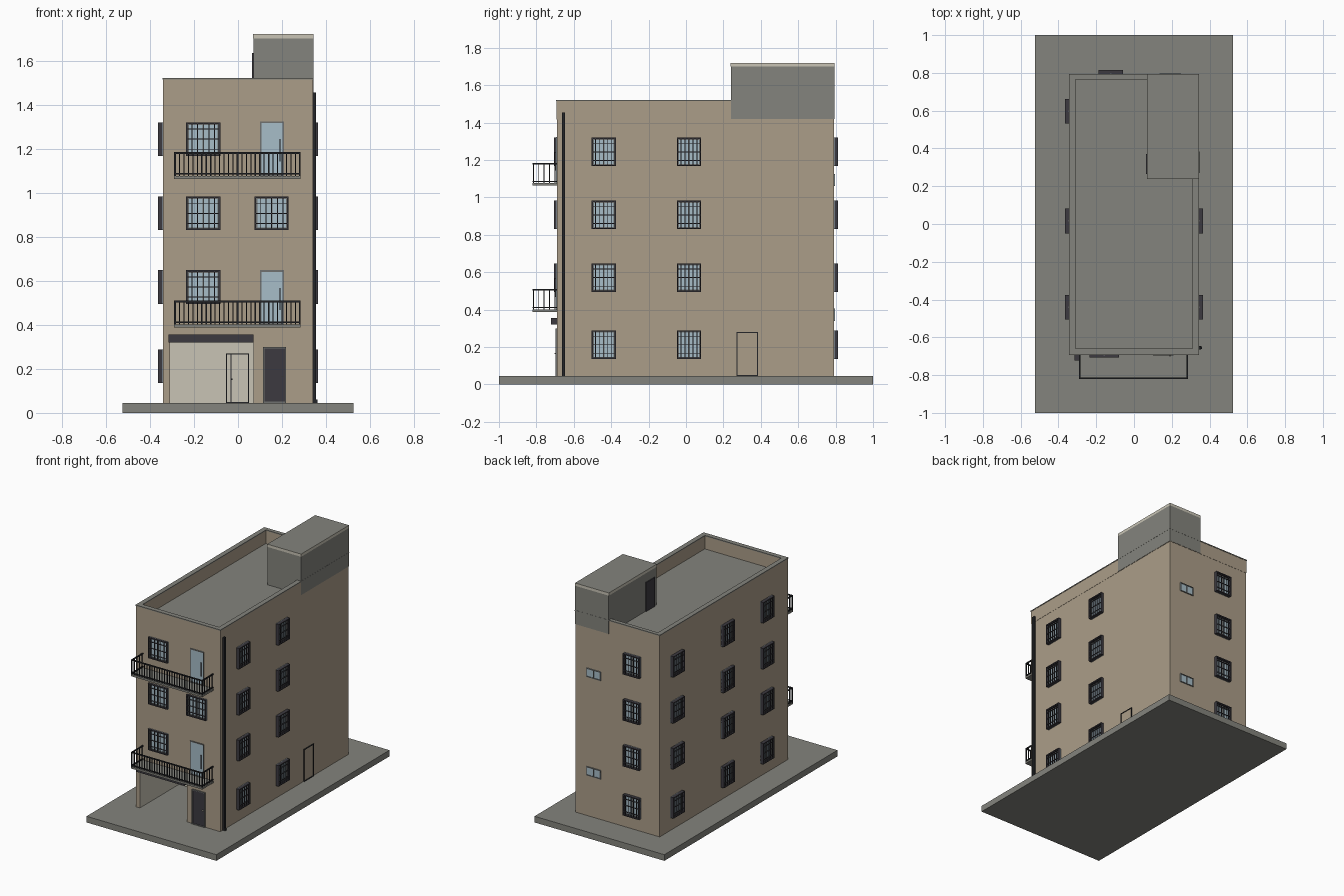
import bpy, bmesh

if "Cube" in bpy.data.objects:
    bpy.data.objects.remove(bpy.data.objects["Cube"])

def material(name, r, g, b):
    m = bpy.data.materials.new(name)
    m.diffuse_color = (r, g, b, 1)
    m.use_nodes = True
    m.node_tree.nodes["Principled BSDF"].inputs["Base Color"].default_value = m.diffuse_color
    return m

TAN = material("tan plaster", .41, .34, .25)
GREY = material("grey concrete", .23, .23, .205)
CREAM = material("cream plaster", .58, .55, .46)
DARK = material("dark metal", .045, .042, .051)
BLACK = material("black iron", .017, .018, .021)
GLASS = material("pale blue glass", .39, .51, .58)
FRAME = material("grey frame", .16, .165, .16)

def finish(name, bm, *mats):
    bmesh.ops.recalc_face_normals(bm, faces=bm.faces)
    me = bpy.data.meshes.new(name)
    bm.to_mesh(me)
    bm.free()
    for m in mats:
        me.materials.append(m)
    ob = bpy.data.objects.new(name, me)
    bpy.context.collection.objects.link(ob)
    return ob

def part(name, mat, *boxes):
    """One object from boxes given as x0, x1, y0, y1, z0, z1."""
    bm = bmesh.new()
    for x0, x1, y0, y1, z0, z1 in boxes:
        for v in bmesh.ops.create_cube(bm, size=1)["verts"]:
            v.co = ((x0 + x1) / 2 + v.co.x * (x1 - x0),
                    (y0 + y1) / 2 + v.co.y * (y1 - y0),
                    (z0 + z1) / 2 + v.co.z * (z1 - z0))
    return finish(name, bm, mat)

W, YF, YB, YR = .34, -.69, .79, -.24      # half width, front, back, porch rear wall
Z0, ZR, ZT = .045, 1.42, 1.52             # ground, roof deck, parapet top

def on(side, u0, u1, d0, d1, z0, z1):
    """Box on a wall: u along the wall, d outwards from it."""
    if side == "front":
        return (u0, u1, YF - d1, YF - d0, z0, z1)
    if side == "porch":
        return (u0, u1, YR - d1, YR - d0, z0, z1)
    if side == "back":
        return (u0, u1, YB + d0, YB + d1, z0, z1)
    if side == "left":
        return (-W - d1, -W - d0, u0, u1, z0, z1)
    return (W + d0, W + d1, u0, u1, z0, z1)

def border(side, u0, u1, d0, d1, z0, z1, t):
    return [on(side, u0, u0 + t, d0, d1, z0, z1), on(side, u1 - t, u1, d0, d1, z0, z1),
            on(side, u0 + t, u1 - t, d0, d1, z0, z0 + t),
            on(side, u0 + t, u1 - t, d0, d1, z1 - t, z1)]

# base and main walls
part("base_slab", GREY, (-.525, .525, -1, 1, 0, Z0))
bm = bmesh.new()
plan = [(-W, YF), (-.31, YF), (-.31, YR), (.07, YR), (.07, YF), (W, YF), (W, YB), (-W, YB)]
face = bm.faces.new([bm.verts.new((x, y, Z0)) for x, y in plan])
ext = bmesh.ops.extrude_face_region(bm, geom=[face])
for v in ext["geom"]:
    if isinstance(v, bmesh.types.BMVert):
        v.co.z = .32
for f in bm.faces:                        # porch lining is cream
    c = f.calc_center_median()
    if -.32 < c.x < .08 and YF + .01 < c.y < YR + .01 and Z0 + .01 < c.z < .31:
        f.material_index = 1
finish("ground_floor_walls", bm, TAN, CREAM)
part("upper_walls", TAN, (-W, W, YF, YB, .32, ZR - .002))

# roof deck, parapet and coping
part("roof_deck", GREY, (-.32, .32, -.67, .78, ZR - .01, ZR + .003))
def ring(e, t, z0, z1):
    x, a, b = W + e, YF - e, YB + e
    return [(-x, -t, a, b, z0, z1), (t, x, a, b, z0, z1),
            (-t, t, a, -.66, z0, z1), (-t, t, .765, b, z0, z1)]
part("parapet", TAN, *ring(.0015, .31, ZR - .002, ZT - .005))
part("parapet_coping", GREY, *ring(.004, .309, ZT - .005, ZT + .002))

# stair house on the roof
part("stair_house", GREY, (.07, W + .003, .24, YB + .003, ZR, 1.70))
cap = part("stair_house_cap", CREAM, (.069, W + .003, .239, YB + .003, 1.70, 1.72))
cap.data.materials.append(GREY)
for p in cap.data.polygons:
    if p.normal.z > .5:
        p.material_index = 1
part("stair_house_door", DARK, (.064, .071, .265, .37, ZR, 1.635))

# barred windows
def window(side, u, z, w=.13, h=.153):
    name = side + "_window"
    a, b, z1 = u - w / 2, u + w / 2, z + h
    out = .016 if side == "front" else .024
    part(name + "_glass", GLASS, on(side, a, b, 0, .003, z, z1))
    part(name + "_sash", FRAME, *border(side, a + .006, b - .006, .002, .006, z + .006, z1 - .006, .006),
         on(side, u - .004, u + .004, .002, .006, z, z1))
    bars = border(side, a, b, 0, out, z, z1, .007)
    n = 6
    for i in range(1, n):
        p = a + w * i / n
        bars.append(on(side, p - .002, p + .002, out - .005, out, z, z1))
    for k in (.2, .5, .8):
        p = z + h * k
        bars.append(on(side, a, b, out - .006, out - .001, p - .002, p + .002))
    part(name + "_grille", DARK, *bars)

levels = (.136, .495, .83, 1.167)
for z in levels:
    for u in (-.44, .016):
        window("right", u, z)
    for u in (-.44, .016, .597):
        window("left", u, z)
    window("back", -.123, z)
for z in levels[1:]:
    window("front", -.158, z, .155)
window("front", .153, .83, .155)

# small stair windows at the back
for z in (.34, 1.06):
    part("stair_window_glass", GLASS, on("back", .135, .25, 0, .003, z, z + .065))
    part("stair_window_frame", FRAME, *border("back", .135, .25, 0, .007, z, z + .065, .006),
         on("back", .189, .196, 0, .007, z, z + .065))

# balconies with railings and glazed doors
for z in (.388, 1.063):
    x0, x1, y0 = -.29, .285, -.82
    part("balcony_slab", GREY, (x0, x1, y0, YF, z, z + .014))
    rails = []
    for h, t in ((.02, .006), (.114, .008)):
        rails += [(x0, x1, y0, y0 + .008, z + h, z + h + t),
                  (x0, x0 + .008, y0, YF, z + h, z + h + t),
                  (x1 - .008, x1, y0, YF, z + h, z + h + t)]
    n = 28
    for i in range(n + 1):
        x = x0 + .004 + (x1 - x0 - .008) * i / n
        t = .004 if i % 7 == 0 else .0025
        rails.append((x - t, x + t, y0 + .001, y0 + .007, z + .012, z + .118))
    for s in (x0 + .004, x1 - .004):
        for i in range(1, 5):
            y = y0 + .03 * i
            rails.append((s - .0025, s + .0025, y - .0025, y + .0025, z + .012, z + .118))
    part("balcony_railing", BLACK, *rails)
    part("balcony_door_glass", GLASS, on("front", .1, .21, 0, .003, z + .014, z + .26))
    part("balcony_door_frame", FRAME, *border("front", .1, .21, 0, .006, z + .014, z + .26, .007))
    part("balcony_door_handle", DARK, on("front", .188, .192, .003, .012, z + .08, z + .18))

# porch canopy and inner door
part("porch_canopy", DARK, (-.315, .07, -.722, YF + .01, .32, .355))
part("porch_door", CREAM, on("porch", -.055, .05, 0, .004, Z0, .27))
part("porch_door_frame", BLACK, *border("porch", -.055, .05, 0, .008, Z0, .27, .005),
     on("porch", -.034, -.03, 0, .008, Z0, .265), on("porch", -.03, -.024, .004, .014, .15, .156))

# front door
part("front_door", DARK, on("front", .12, .213, 0, .004, Z0, .293))
part("front_door_frame", FRAME, *border("front", .114, .219, 0, .008, Z0, .299, .006))
part("front_door_handle", CREAM, on("front", .198, .206, .004, .014, .163, .168))

# side door
part("side_door", TAN, on("right", .272, .382, 0, .003, Z0, .278))
part("side_door_frame", BLACK, *border("right", .27, .384, 0, .007, Z0, .28, .005))

# drain pipe with foot
part("drain_pipe", BLACK, (W, W + .014, -.664, -.646, Z0 + .01, 1.455),
     (W, W + .02, -.662, -.648, Z0, Z0 + .016))
